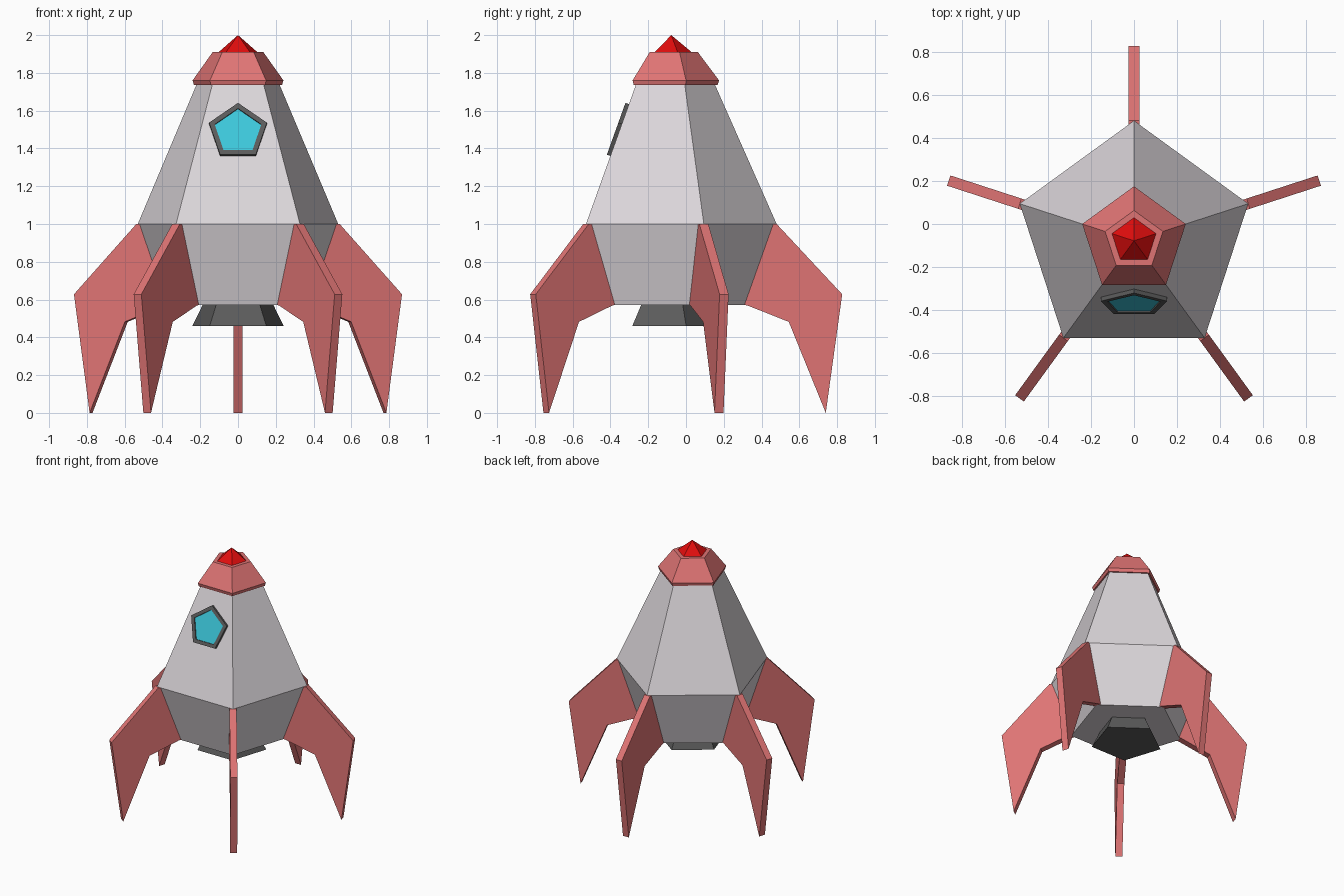
import bpy, bmesh, math
from mathutils import Matrix, Vector

if "Cube" in bpy.data.objects:
    bpy.data.objects.remove(bpy.data.objects["Cube"])

AXIS_Y = -0.078          # the five-sided hull axis, offset so the fins centre on y = 0
SIDES = 5


def material(name, rgb):
    m = bpy.data.materials.new(name)
    m.diffuse_color = (*rgb, 1.0)
    m.use_nodes = True
    m.node_tree.nodes["Principled BSDF"].inputs["Base Color"].default_value = m.diffuse_color
    return m


HULL = material("hull_white", (0.72, 0.68, 0.71))
CORAL = material("coral_red", (0.74, 0.175, 0.175))
RED = material("bright_red", (0.75, 0.004, 0.004))
DARK = material("dark_grey", (0.105, 0.105, 0.105))
GLASS = material("window_cyan", (0.047, 0.58, 0.72))


def finish(bm, name, mat, matrix):
    bmesh.ops.recalc_face_normals(bm, faces=bm.faces)
    mesh = bpy.data.meshes.new(name)
    bm.to_mesh(mesh)
    bm.free()
    mesh.materials.append(mat)
    obj = bpy.data.objects.new(name, mesh)
    obj.matrix_world = matrix
    bpy.context.collection.objects.link(obj)
    return obj


def stack(name, rings, mat, matrix=Matrix.Translation((0, AXIS_Y, 0)), closed=False):
    """Skin pentagons given as (radius, height); closed joins last ring to first."""
    bm = bmesh.new()
    loops = []
    for r, z in rings:
        if r == 0:
            loops.append([bm.verts.new((0, 0, z))] * SIDES)
            continue
        angles = [math.pi / 2 + math.tau * k / SIDES for k in range(SIDES)]
        loops.append([bm.verts.new((r * math.cos(a), r * math.sin(a), z)) for a in angles])
    pairs = list(zip(loops, loops[1:]))
    if closed:
        pairs.append((loops[-1], loops[0]))
    for lo, hi in pairs:
        for k in range(SIDES):
            j = (k + 1) % SIDES
            quad = [lo[k], lo[j], hi[j], hi[k]]
            bm.faces.new(list(dict.fromkeys(quad)))
    if not closed:
        for loop, (r, _) in ((loops[0], rings[0]), (loops[-1], rings[-1])):
            if r > 0:
                bm.faces.new(loop)
    return finish(bm, name, mat, matrix)


# Body, engine and nose
stack("hull", [(0.405, 0.57), (0.558, 1.0), (0.228, 1.745)], HULL)
stack("engine_nozzle", [(0.255, 0.46), (0.195, 0.575)], DARK)
stack("nose_cap", [(0.245, 1.735), (0.253, 1.76), (0.141, 1.91)], CORAL)
stack("nose_tip", [(0.11, 1.908), (0, 2.0)], RED)

# Window, lying on the sloped front face of the hull
slope = math.atan2(1.0, 0.358)
window = Matrix.Translation((0, -0.356, 1.483)) @ Matrix.Rotation(slope, 4, 'X')
stack("window_frame", [(0.161, -0.004), (0.161, 0.02), (0.13, 0.02), (0.127, -0.004)],
      DARK, window, closed=True)
stack("window_glass", [(0.129, 0.006), (0.129, 0.013)], GLASS, window)

# Five fins, one on each hull corner
FIN = [(0.535, 1.0), (0.558, 1.0), (0.905, 0.628), (0.818, 0.0),
       (0.622, 0.482), (0.405, 0.568), (0.385, 0.572)]
THICK = 0.05
for i in range(SIDES):
    bm = bmesh.new()
    face = bm.faces.new([bm.verts.new((r, -THICK / 2, z)) for r, z in FIN])
    ext = bmesh.ops.extrude_face_region(bm, geom=[face])
    moved = [v for v in ext["geom"] if isinstance(v, bmesh.types.BMVert)]
    bmesh.ops.translate(bm, verts=moved, vec=Vector((0, THICK, 0)))
    turn = Matrix.Rotation(math.pi / 2 + math.tau * i / SIDES, 4, 'Z')
    finish(bm, f"fin_{i + 1}", CORAL, Matrix.Translation((0, AXIS_Y, 0)) @ turn)
